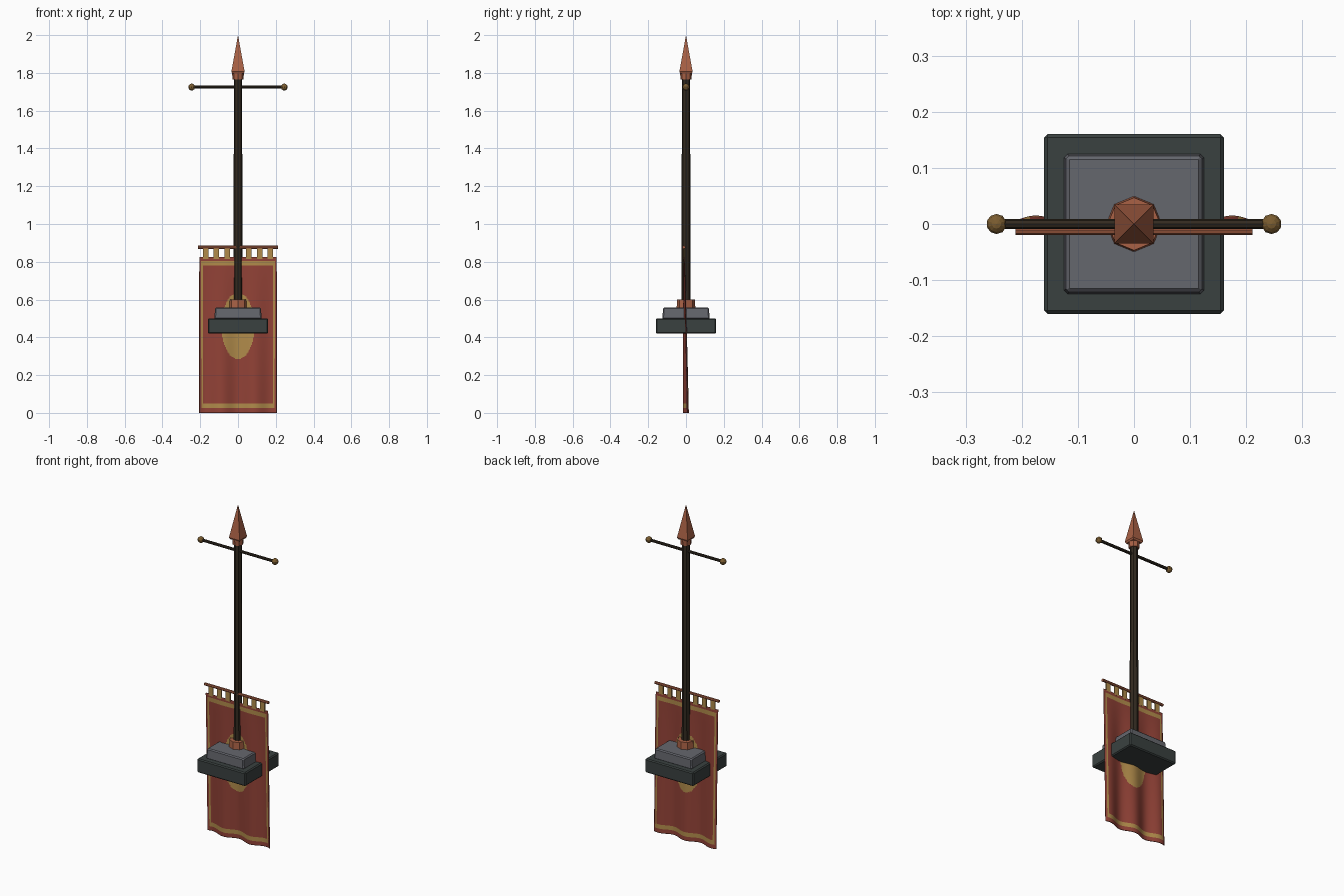
import bpy, bmesh, math
from mathutils import Matrix

if "Cube" in bpy.data.objects:
    bpy.data.objects.remove(bpy.data.objects["Cube"])


def material(name, rgb):
    m = bpy.data.materials.new(name)
    m.diffuse_color = (*rgb, 1)
    m.use_nodes = True
    m.node_tree.nodes["Principled BSDF"].inputs["Base Color"].default_value = m.diffuse_color
    return m


RED = material("red cloth", (0.29, 0.055, 0.038))
GOLD = material("gold cloth", (0.44, 0.26, 0.07))
COPPER = material("copper", (0.40, 0.12, 0.06))
BRASS = material("brass", (0.20, 0.11, 0.03))
WOOD = material("dark wood", (0.032, 0.023, 0.014))
DARK = material("dark stone", (0.042, 0.053, 0.051))
GREY = material("grey stone", (0.13, 0.135, 0.155))


def finish(bm, name, *mats):
    me = bpy.data.meshes.new(name)
    bm.to_mesh(me)
    bm.free()
    ob = bpy.data.objects.new(name, me)
    bpy.context.collection.objects.link(ob)
    for m in mats:
        me.materials.append(m)
    return ob


def cone(name, r1, r2, z0, z1, mat, sides=8, turn=0.0):
    bm = bmesh.new()
    bmesh.ops.create_cone(bm, cap_ends=True, segments=sides, radius1=r1, radius2=r2, depth=z1 - z0,
                          matrix=Matrix.Translation((0, 0, (z0 + z1) / 2)) @ Matrix.Rotation(turn, 4, 'Z'))
    return finish(bm, name, mat)


def rod(name, half, r, y, z, mat):
    bm = bmesh.new()
    bmesh.ops.create_cone(bm, cap_ends=True, segments=8, radius1=r, radius2=r, depth=2 * half,
                          matrix=Matrix.Translation((0, y, z)) @ Matrix.Rotation(math.pi / 2, 4, 'Y'))
    return finish(bm, name, mat)


def block(name, size, centre, mat, bevel=0.0, top_scale=1.0):
    bm = bmesh.new()
    bmesh.ops.create_cube(bm, size=1)
    for v in bm.verts:
        s = top_scale if v.co.z > 0 else 1
        v.co = (v.co.x * size[0] * s + centre[0], v.co.y * size[1] * s + centre[1],
                v.co.z * size[2] + centre[2])
    if bevel:
        bmesh.ops.bevel(bm, geom=bm.edges[:], offset=bevel, segments=1, affect='EDGES')
    return finish(bm, name, mat)


# Stepped stone base
block("lower_base", (0.32, 0.32, 0.082), (0, 0, 0.46), DARK, 0.006)
block("upper_base", (0.25, 0.25, 0.062), (0, 0, 0.527), GREY, 0.006, 0.97)

# Pole with collar and spear point
cone("pole_collar", 0.05, 0.047, 0.55, 0.60, COPPER)
cone("pole", 0.0235, 0.022, 0.55, 1.78, WOOD)
cone("spear_socket", 0.029, 0.032, 1.765, 1.807, COPPER)
Q = math.pi / 4
cone("spear_point_shoulder", 0.043, 0.0495, 1.797, 1.807, COPPER, 4, Q)
cone("spear_point", 0.0495, 0.0, 1.807, 2.0, COPPER, 4, Q)

# Crossbar with ball ends
rod("crossbar", 0.235, 0.0085, 0, 1.725, WOOD)
for side, label in ((-1, "left"), (1, "right")):
    bm = bmesh.new()
    bmesh.ops.create_uvsphere(bm, u_segments=10, v_segments=7, radius=0.0185,
                              matrix=Matrix.Translation((side * 0.245, 0, 1.725)))
    finish(bm, "crossbar_ball_" + label, BRASS)

# Hanging rail and cloth tabs
rod("banner_rail", 0.211, 0.0085, -0.011, 0.877, COPPER)
for i in range(-3, 4):
    block("banner_tab_%d" % (i + 4), (0.029, 0.007, 0.058), (i * 0.057, -0.011, 0.845), GOLD)


# Wavy banner: folds deepen toward the hem
def fold(x, z):
    t = max(0.0, 1 - z / 0.825)
    return -0.010 * (1 - t) + t ** 0.7 * 0.013 * math.cos(2 * math.pi * x / 0.175)


NX, NZ, CELL = 82, 165, 0.005
bm = bmesh.new()
rows = [[bm.verts.new((x, fold(x, z), z)) for x in [(i - NX / 2) * CELL for i in range(NX + 1)]]
        for z in [j * CELL for j in range(NZ + 1)]]
for j in range(NZ):
    for i in range(NX):
        f = bm.faces.new((rows[j][i], rows[j][i + 1], rows[j + 1][i + 1], rows[j + 1][i]))
        f.smooth = True
        c = f.calc_center_median()
        ax = abs(c.x)
        # Gold border frame and oval emblem
        band = ax < 0.195 and (0.025 < c.z < 0.05 or 0.78 < c.z < 0.805)
        stripe = 0.185 < ax < 0.195 and 0.025 < c.z < 0.805
        emblem = (c.x / 0.088) ** 2 + ((c.z - 0.46) / 0.175) ** 2 < 1
        f.material_index = 1 if band or stripe or emblem else 0
banner = finish(bm, "banner", RED, GOLD)
mod = banner.modifiers.new("thickness", 'SOLIDIFY')
mod.thickness = 0.004
mod.offset = 0
